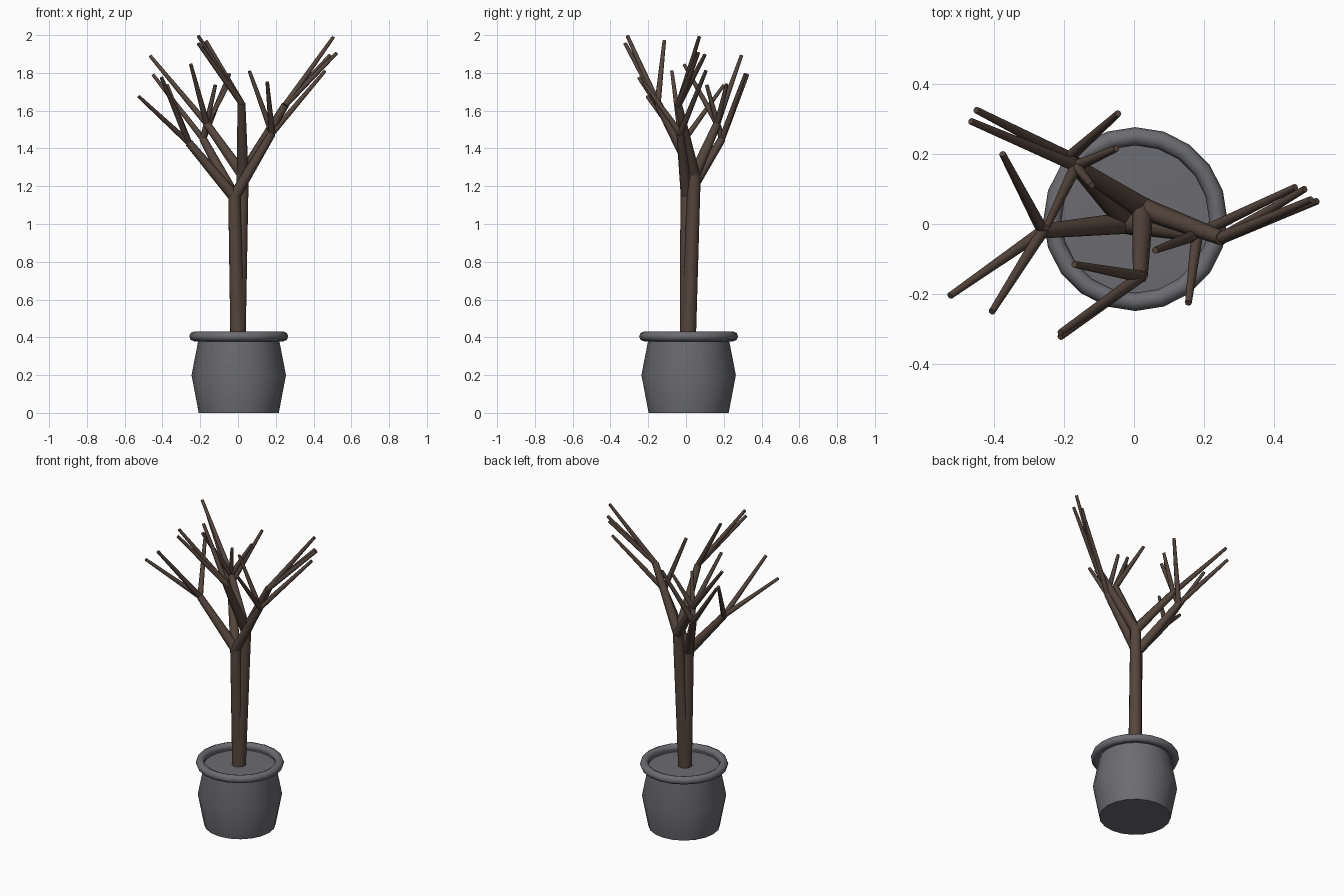
import bpy, bmesh, math
from mathutils import Vector

if "Cube" in bpy.data.objects:
    bpy.data.objects.remove(bpy.data.objects["Cube"])

CX, CY = 0.004, 0.014


def material(name, rgb):
    m = bpy.data.materials.new(name)
    m.diffuse_color = (*rgb, 1)
    m.use_nodes = True
    m.node_tree.nodes["Principled BSDF"].inputs["Base Color"].default_value = m.diffuse_color
    return m


BARK = material("bark", (0.09, 0.06, 0.045))
CLAY = material("grey_clay", (0.15, 0.15, 0.165))


def finish(name, bm, mat, angle):
    bmesh.ops.recalc_face_normals(bm, faces=bm.faces)
    me = bpy.data.meshes.new(name)
    bm.to_mesh(me)
    bm.free()
    ob = bpy.data.objects.new(name, me)
    bpy.context.collection.objects.link(ob)
    me.materials.append(mat)
    bpy.ops.object.select_all(action='DESELECT')
    ob.select_set(True)
    bpy.context.view_layer.objects.active = ob
    bpy.ops.object.shade_smooth_by_angle(angle=math.radians(angle))
    return ob


def lathe(name, profile, mat, closed=False, n=20, angle=50):
    bm = bmesh.new()
    rings = []
    for r, z in profile:
        if r == 0:
            rings.append([bm.verts.new((CX, CY, z))] * n)
        else:
            rings.append([bm.verts.new((CX + r * math.cos(math.tau * i / n),
                                        CY + r * math.sin(math.tau * i / n), z))
                          for i in range(n)])
    pairs = list(zip(rings, rings[1:]))
    if closed:
        pairs.append((rings[-1], rings[0]))
    for a, b in pairs:
        for i in range(n):
            j = (i + 1) % n
            bm.faces.new(list(dict.fromkeys((a[i], a[j], b[j], b[i]))))
    return finish(name, bm, mat, angle)


def branch(name, a, b, r1, r2, sides=8):
    a, b = Vector(a), Vector(b)
    d = b - a
    bm = bmesh.new()
    bmesh.ops.create_cone(bm, cap_ends=True, segments=sides, radius1=r1,
                          radius2=r2, depth=d.length)
    rot = d.to_track_quat('Z', 'Y').to_matrix().to_4x4()
    bmesh.ops.transform(bm, matrix=rot, verts=bm.verts)
    bmesh.ops.translate(bm, vec=(a + b) / 2, verts=bm.verts)
    return finish(name, bm, BARK, 60)


# Pot body, soil and rolled rim
lathe("pot_body", [(0, 0), (0.212, 0), (0.25, 0.2), (0.215, 0.38), (0.215, 0.41)], CLAY)
lathe("soil", [(0, 0.395), (0.225, 0.385)], CLAY)
lathe("pot_rim", [(0.236 + 0.026 * math.cos(math.tau * k / 8),
                   0.405 + 0.026 * math.sin(math.tau * k / 8)) for k in range(8)],
      CLAY, closed=True)

# Two stems, each forking into limbs: (limb end, twig tips)
stems = {
    "left_stem": ((-0.02, 0.003, 1.145), [
        ((-0.26, -0.02, 1.43), [(-0.525, -0.205, 1.675), (-0.405, -0.25, 1.775), (-0.375, 0.2, 1.735)]),
        ((0.18, -0.03, 1.48), [(0.06, -0.075, 1.81), (0.155, -0.225, 1.75), (0.46, 0.105, 1.81)]),
        ((-0.185, 0.19, 1.45), [(-0.45, 0.325, 1.79), (-0.045, 0.315, 1.795), (-0.12, 0.11, 1.735)]),
    ]),
    "right_stem": ((0.025, 0.045, 1.26), [
        ((0.25, -0.04, 1.63), [(0.505, 0.07, 1.99), (0.522, 0.065, 1.905), (0.487, 0.1, 1.895)]),
        ((0.018, -0.15, 1.64), [(-0.21, -0.31, 1.995), (-0.21, -0.322, 1.955), (-0.17, -0.115, 1.97)]),
        ((-0.165, 0.165, 1.53), [(-0.465, 0.293, 1.89), (-0.25, -0.01, 1.845), (-0.05, 0.215, 1.74)]),
    ]),
}
for stem, (top, limbs) in stems.items():
    branch(stem, (0, 0.01, 0.37), top, 0.042, 0.033, 10)
    for i, (end, tips) in enumerate(limbs):
        branch(f"{stem}_limb_{i + 1}", top, end, 0.031, 0.021)
        for k, tip in enumerate(tips):
            branch(f"{stem}_twig_{i + 1}_{k + 1}", end, tip, 0.017, 0.0095)
